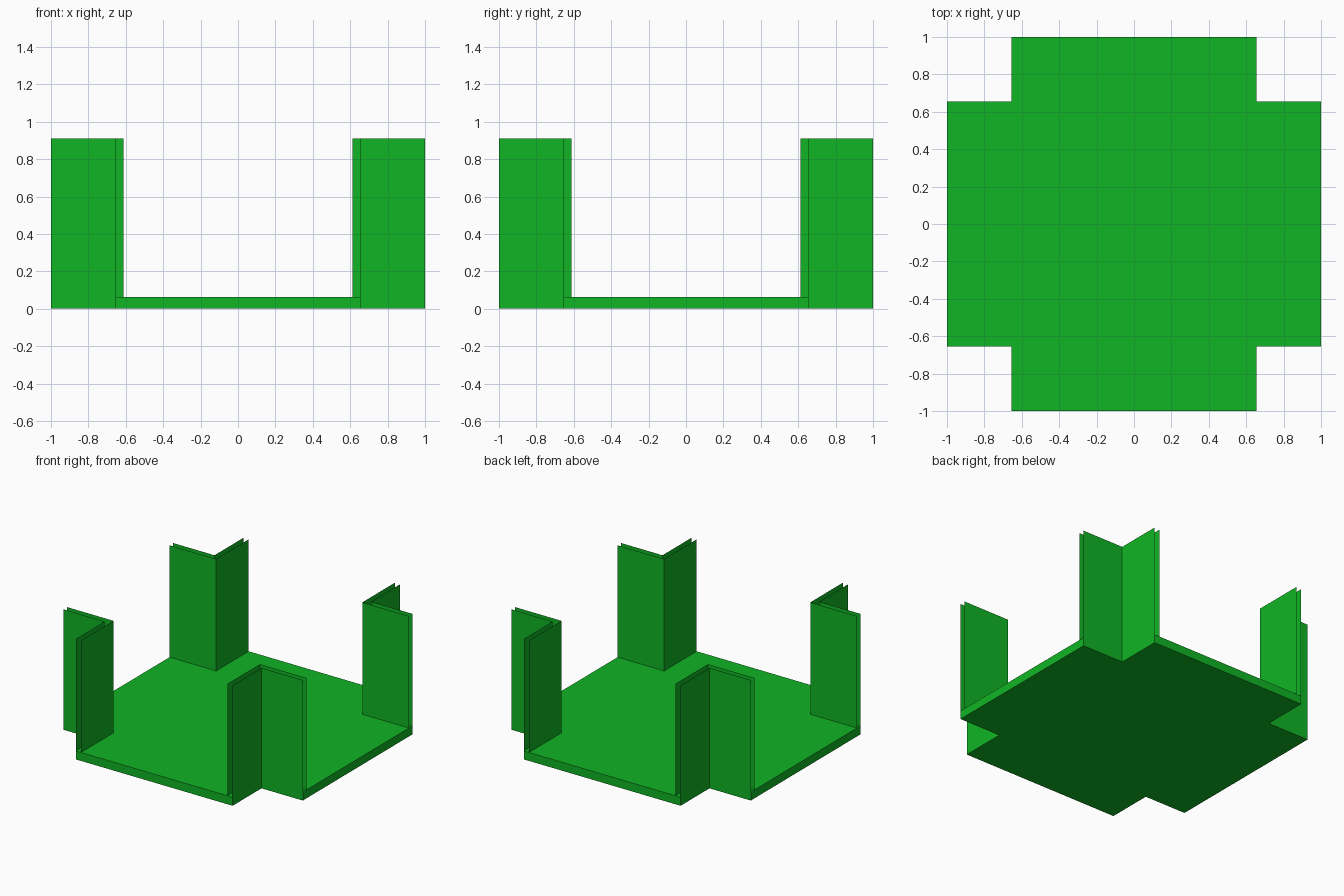
import bpy
import bmesh

if "Cube" in bpy.data.objects:
    bpy.data.objects.remove(bpy.data.objects["Cube"], do_unlink=True)

HALF = 1.0      # half width of the tray
NOTCH = 0.655   # corner cut-out position
INNER = 0.611   # inner wall position
FLOOR = 0.064   # floor thickness
TOP = 0.909     # wall height

green = bpy.data.materials.new("leaf_green")
green.use_nodes = True
color = (0.005, 0.462, 0.018, 1)
green.diffuse_color = color
green.node_tree.nodes["Principled BSDF"].inputs["Base Color"].default_value = color


def add_object(name, bm):
    mesh = bpy.data.meshes.new(name)
    bm.to_mesh(mesh)
    bm.free()
    mesh.materials.append(green)
    obj = bpy.data.objects.new(name, mesh)
    bpy.context.collection.objects.link(obj)
    return obj


def corner_path(offset, sx, sy):
    """L-shaped path round one corner, always running counter-clockwise."""
    path = [(HALF * sx, offset * sy), (offset * sx, offset * sy), (offset * sx, HALF * sy)]
    return path if sx * sy > 0 else path[::-1]


def add_sheet(name, path, low, high, inward):
    """Open upright sheet along a path."""
    bm = bmesh.new()
    bottom = [bm.verts.new((x, y, low)) for x, y in path]
    top = [bm.verts.new((x, y, high)) for x, y in path]
    for i in range(len(path) - 1):
        face = bm.faces.new((bottom[i], bottom[i + 1], top[i + 1], top[i]))
        if inward:
            face.normal_flip()
    return add_object(name, bm)


corners = [("back_left", 1, 1), ("back_right", -1, 1),
           ("front_right", -1, -1), ("front_left", 1, -1)]

# Cross-shaped floor; the corner walls close its notches
outline = [p for _, sx, sy in corners for p in corner_path(NOTCH, sx, sy)]
bm = bmesh.new()
base = bm.faces.new([bm.verts.new((x, y, 0)) for x, y in outline])
raised = bmesh.ops.extrude_face_region(bm, geom=[base], use_keep_orig=True)["geom"]
bmesh.ops.translate(bm, vec=(0, 0, FLOOR),
                    verts=[g for g in raised if isinstance(g, bmesh.types.BMVert)])
bmesh.ops.recalc_face_normals(bm, faces=bm.faces)
notch_sides = [f for f in bm.faces
               if min(abs(f.calc_center_median().x), abs(f.calc_center_median().y)) > INNER]
bmesh.ops.delete(bm, geom=notch_sides, context="FACES")
add_object("floor", bm)

# Double-skinned corner walls, open at the top and ends
for corner, sx, sy in corners:
    add_sheet(corner + "_outer_wall", corner_path(NOTCH, sx, sy), 0, TOP, False)
    add_sheet(corner + "_inner_wall", corner_path(INNER, sx, sy), FLOOR, TOP, True)
